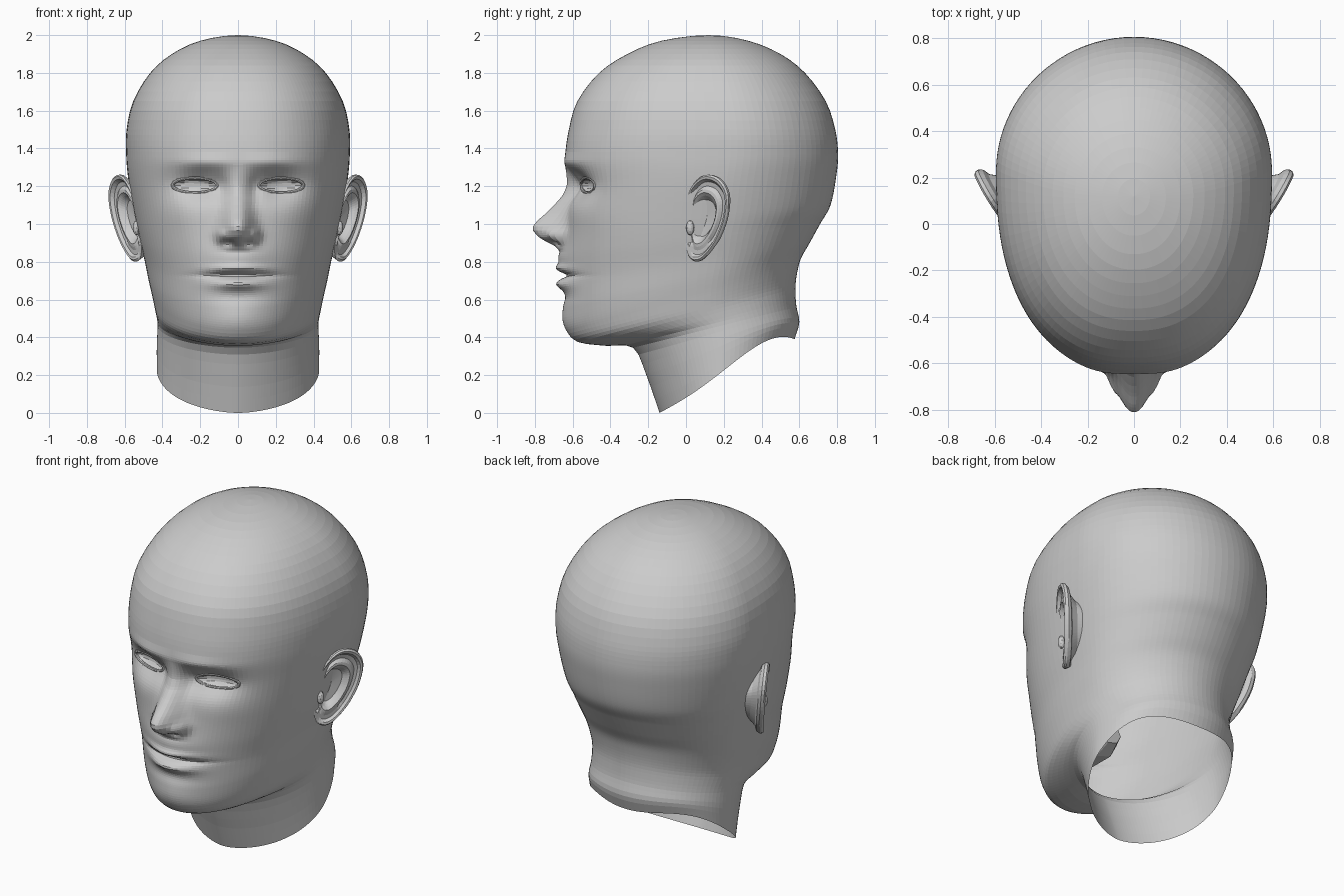
import bpy, bmesh
from math import sin, cos, pi, exp
from mathutils import Vector
from mathutils.bvhtree import BVHTree

if "Cube" in bpy.data.objects:
    bpy.data.objects.remove(bpy.data.objects["Cube"])


def catmull(p, q, r, s, t):
    return [0.5 * (2*b + (c-a)*t + (2*a-5*b+4*c-d)*t*t + (3*b-a-3*c+d)*t**3)
            for a, b, c, d in zip(p, q, r, s)]


def lerp_table(tab, v):
    for (a, fa), (b, fb) in zip(tab, tab[1:]):
        if a <= v <= b:
            return fa + (fb - fa) * (v - a) / (b - a)
    return 0.0


def loft(name, rings, cap=False, tip=None):
    """Skin a list of closed rings with quads; tip closes the first ring with a fan."""
    bm = bmesh.new()
    vs = [[bm.verts.new(p) for p in r] for r in rings]
    n = len(rings[0])
    if tip:
        pole = bm.verts.new(tip)
        for i in range(n):
            bm.faces.new((pole, vs[0][(i + 1) % n], vs[0][i]))
    for a, b in zip(vs, vs[1:]):
        for i in range(n):
            j = (i + 1) % n
            bm.faces.new((a[i], a[j], b[j], b[i]))
    if cap:
        bm.faces.new(vs[-1])
    bmesh.ops.remove_doubles(bm, verts=bm.verts, dist=1e-5)
    bmesh.ops.recalc_face_normals(bm, faces=bm.faces)
    me = bpy.data.meshes.new(name)
    bm.to_mesh(me)
    ob = bpy.data.objects.new(name, me)
    bpy.context.collection.objects.link(ob)
    tree = BVHTree.FromBMesh(bm)
    bm.free()
    return ob, tree


def mirror(ob):
    m = ob.modifiers.new("mirror", 'MIRROR')
    m.use_mirror_merge = False


# Head sections: front y, front z, back y, back z, half width, centre y, front exponent
ROWS = [
    (.12, 2.0, .12, 2.0, 0, .12, 2),
    (-.13, 1.97, .33, 1.97, .2, .12, 2.1),
    (-.31, 1.9, .5, 1.9, .35, .14, 2.2),
    (-.46, 1.8, .63, 1.8, .465, .17, 2.3),
    (-.575, 1.65, .74, 1.65, .555, .2, 2.35),
    (-.62, 1.5, .79, 1.5, .59, .22, 2.35),
    (-.64, 1.35, .805, 1.37, .592, .22, 2.35),
    (-.63, 1.2, .795, 1.25, .58, .2, 2.3),
    (-.635, 1.0, .765, 1.1, .55, .18, 2.25),
    (-.645, .85, .71, 1.0, .525, .16, 2.15),
    (-.645, .7, .655, .9, .497, .15, 2.05),
    (-.645, .55, .61, .82, .475, .13, 2.0),
    (-.63, .44, .59, .75, .455, .12, 1.95),
    (-.57, .375, .58, .68, .44, .12, 1.95),
    (-.42, .355, .58, .62, .43, .15, 1.9),
    (-.28, .345, .585, .56, .425, .18, 1.85),
    (-.21, .2, .60, .48, .43, .2, 1.8),
    (-.14, 0, .575, .39, .43, .2, 1.75),
]
STEPS = [3, 3, 3, 3, 3, 5, 12, 14, 14, 14, 14, 8, 4, 3, 3, 3, 3]

NOSE_H = [(.855, 0), (.885, .04), (.91, .1), (.935, .145), (.965, .172), (.99, .174), (1.02, .15),
          (1.06, .105), (1.1, .068), (1.15, .03), (1.2, .012), (1.3, 0)]
NOSE_W = [(.85, .08), (.95, .085), (1.0, .078), (1.1, .065), (1.2, .055), (1.3, .06)]
EYE = (.228, 1.205, .118, .04)


def face(x, z):
    """Forward/backward shift of the front surface that models the features."""
    x = abs(x)

    def g(x0, z0, sx, sz):
        return exp(-((x - x0) / sx) ** 2 - ((z - z0) / sz) ** 2)
    d = 0.0
    h = lerp_table(NOSE_H, z)
    if h:
        d -= h * exp(-(x / lerp_table(NOSE_W, z)) ** 2.4)
    d -= .035 * g(.09, .94, .026, .035)           # nostril wings
    d += .025 * g(.05, .9, .024, .014)            # nostrils
    d += .078 * g(.2, 1.205, .14, .08)            # eye sockets
    d += .02 * g(.09, 1.19, .035, .07)            # inner corners
    d -= .015 * g(.17, 1.325, .15, .035)          # brows
    d -= .008 * g(.33, 1.05, .12, .09)            # cheekbones
    d -= .03 * g(0, .82, .14, .07)                # philtrum
    d -= .028 * g(0, .765, .14, .022)             # upper lip
    d -= .042 * g(0, .682, .13, .03)              # lower lip
    d += .028 * g(0, .727, .17, .014)             # mouth line
    d += .008 * g(0, .61, .15, .03)               # dip under the lip
    d -= .012 * g(0, .5, .13, .07)                # chin
    a = 1 - ((x - EYE[0]) / EYE[2]) ** 2 - ((z - EYE[1]) / EYE[3]) ** 2
    return d + .025 * min(max(a * 2, 0), 1)       # eye openings


# Head and neck
HALF = 60
ts = [pi * (i / HALF) ** 1.4 for i in range(HALF + 1)]
ts = ts + [-t for t in ts[-2:0:-1]]


def section(r):
    yf, zf, yb, zb, w, c, n = r
    pts = []
    for t in ts:
        s, k = sin(t), cos(t)
        e = 2 / n if k > 0 else 1
        x = w * (1 if s > 0 else -1) * abs(s) ** e
        y = c - (c - yf) * k ** e if k > 0 else c - (yb - c) * k
        f = min(max((y - yf) / (yb - yf), 0), 1)
        z = zf + (zb - zf) * f + max(.35 - zf, 0) * 2 * f ** 3 * (1 - f)
        if k > 0 and y < 0:
            y += face(x, z)
        pts.append((x, y, z))
    return pts


first = (.33, 1.97, -.13, 1.97, -.2, .12, 2)
last = [2 * a - b for a, b in zip(ROWS[-1], ROWS[-2])]
ctrl = [first] + ROWS + [last]
rings = [section(catmull(*ctrl[i:i + 4], j / n))
         for i, n in enumerate(STEPS) for j in range(n) if i + j > 0]
rings.append(section(ROWS[-1]))
head, tree = loft("head_and_neck", rings, tip=(0, .12, 2.0))

# Eyelids: thin smooth rims laid on the face around each eye opening
N = 32
loop = []
for i in range(N):
    a = 2 * pi * i / N
    x = EYE[0] + EYE[2] * cos(a)
    z = EYE[1] + EYE[3] * sin(a)
    hit = tree.ray_cast(Vector((x, -2, z)), Vector((0, 1, 0)))[0]
    loop.append(Vector((x, hit.y + .002, z)))
for _ in range(4):
    ys = [(loop[i - 1].y + loop[i].y + loop[(i + 1) % N].y) / 3 for i in range(N)]
    for p, y in zip(loop, ys):
        p.y = y
lid = []
for i, c in enumerate(loop):
    a = 2 * pi * i / N
    out = Vector((cos(a) * .5, 0, sin(a))).normalized()
    lid.append([c + .009 * (out * cos(b) - Vector((0, 1, 0)) * sin(b))
                for b in [pi * k / 4 for k in range(8)]])
eyelids, _ = loft("eyelids", lid + [lid[0]])
mirror(eyelids)

# Ears: concentric rings from the back of the ear over the rim into the bowl
OUT = [(.0, 1.08), (.03, 1.19), (.10, 1.258), (.18, 1.24), (.227, 1.16), (.222, 1.05),
       (.19, .95), (.145, .87), (.085, .808), (.03, .81), (.0, .87), (-.005, .97)]
outline = []
for i in range(len(OUT)):
    for k in range(4):
        outline.append(catmull(*[OUT[(i + m) % len(OUT)] for m in (-1, 0, 1, 2)], k / 4))
STAGES = [(.5, -.12), (.62, -.065), (.78, -.034), (.93, -.024), (1.0, -.008), (1.0, .008),
          (.96, .017), (.9, .014), (.84, -.006), (.74, -.01), (.66, .004), (.59, .006),
          (.52, -.008), (.42, -.035), (.1, -.042)]


def ear_ring(s, d):
    pts = []
    for y, z in outline:
        y, z = .07 + (y - .07) * s, 1.03 + (z - 1.03) * s
        x = .545 + .6 * y - .1 * (1.2 - z)
        # the front edge sinks into the cheek, the lobe is flat
        k = d - .03 * min(max((.05 - y) / .05, 0), 1) * (z < 1.16)
        if z < .9 and d > -.02:
            k = max(k, -.002)
        pts.append((x + .8 * k, y - .6 * k, z))
    return pts


ear, _ = loft("ears", [ear_ring(s, d) for s, d in STAGES], cap=True)
mirror(ear)

# Tragus: small flap in front of each ear opening
bm = bmesh.new()
bmesh.ops.create_icosphere(bm, subdivisions=2, radius=1)
for v in bm.verts:
    v.co = Vector((.538 + .02 * v.co.x, .022 + .022 * v.co.y, .98 + .04 * v.co.z))
me = bpy.data.meshes.new("tragus")
bm.to_mesh(me)
bm.free()
tragus = bpy.data.objects.new("tragus", me)
bpy.context.collection.objects.link(tragus)
mirror(tragus)

# Mouth cavity: tapered pocket inside the head
loft("mouth_cavity", [[(w * cos(pi * k / 4), y, .72 + h * sin(pi * k / 4)) for k in range(8)]
                      for w, h, y in [(.12, .03, -.56), (.15, .1, -.48), (.14, .11, -.32), (.09, .07, -.22)]],
     cap=True)
